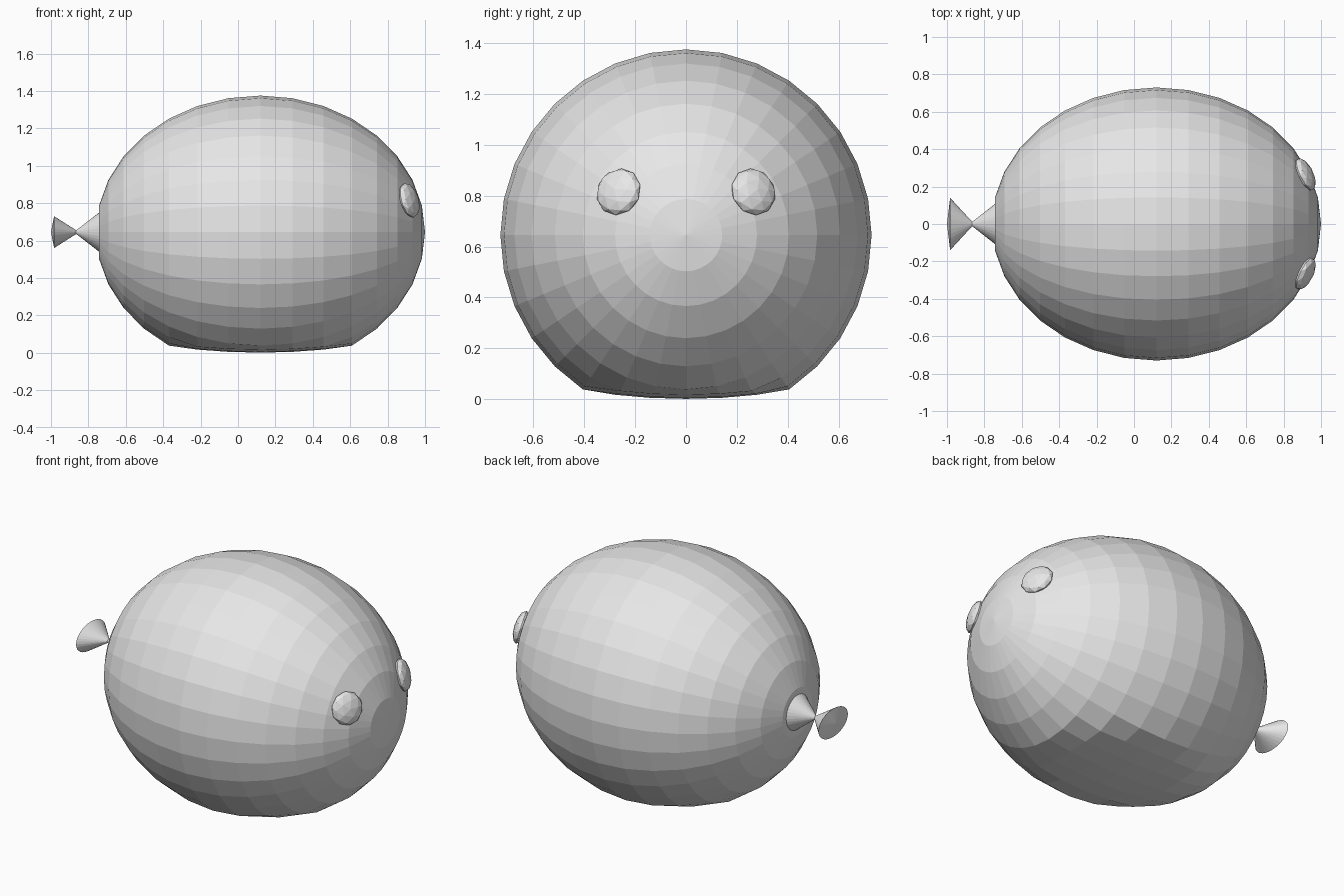
import bpy, bmesh, math
from mathutils import Matrix, Vector

if "Cube" in bpy.data.objects:
    bpy.data.objects.remove(bpy.data.objects["Cube"])

grey = bpy.data.materials.new("plain grey")
grey.diffuse_color = (0.8, 0.8, 0.8, 1)
grey.use_nodes = True
grey.node_tree.nodes["Principled BSDF"].inputs["Base Color"].default_value = grey.diffuse_color

CX, CZ = 0.12, 0.645      # body centre
RX, RR = 0.88, 0.73       # half length, radius
SEGS, RINGS = 32, 16


def make_object(name, bm):
    bmesh.ops.recalc_face_normals(bm, faces=bm.faces)
    mesh = bpy.data.meshes.new(name)
    bm.to_mesh(mesh)
    bm.free()
    mesh.materials.append(grey)
    obj = bpy.data.objects.new(name, mesh)
    bpy.context.collection.objects.link(obj)
    return obj


def lathe_x(name, profile, start, end):
    """Rings (x, radius_y, radius_z) around the x axis, closed to a tip at both ends."""
    bm = bmesh.new()
    rings = []
    for x, ry, rz in profile:
        angles = [2 * math.pi * i / SEGS for i in range(SEGS)]
        rings.append([bm.verts.new((x, ry * math.cos(a), CZ + rz * math.sin(a))) for a in angles])
    tips = [bm.verts.new((x, 0, CZ)) for x in (start, end)]
    for i in range(SEGS):
        j = (i + 1) % SEGS
        for a, b in zip(rings, rings[1:]):
            bm.faces.new((a[i], a[j], b[j], b[i]))
        bm.faces.new((tips[0], rings[0][j], rings[0][i]))
        bm.faces.new((tips[1], rings[-1][i], rings[-1][j]))
    return make_object(name, bm)


# Body: long ball with a flat rear cap and a flattened belly
profile = []
for k in range(1, RINGS):
    a = math.pi * k / RINGS
    r = RR * math.sin(a)
    profile.append((CX - RX * math.cos(a), r, r))
body = lathe_x("body", profile, -0.745, CX + RX)
for v in body.data.vertices:
    if v.co.z < 0.036:
        v.co.z = 0.036 + (v.co.z - 0.036) * 0.29

# Tail: pinched knot flaring into a wide oval end
lathe_x("tail", [(-0.742, 0.108, 0.105), (-0.865, 0.012, 0.01), (-0.983, 0.14, 0.085)],
        -0.74, -1.0)

# Eyes: squashed low-poly balls lying on the body surface
for side, label in ((-1, "right"), (1, "left")):
    y, dz = side * 0.265, 0.17
    x = CX + RX * math.sqrt(1 - (y * y + dz * dz) / RR ** 2)
    normal = Vector(((x - CX) / RX ** 2, y / RR ** 2, dz / RR ** 2))
    turn = normal.to_track_quat('Z', 'Y').to_matrix().to_4x4()
    bm = bmesh.new()
    bmesh.ops.create_icosphere(bm, subdivisions=2, radius=1)
    bm.transform(Matrix.Translation((x, y, CZ + dz)) @ turn
                 @ Matrix.Diagonal((0.095, 0.095, 0.04, 1)))
    make_object(label + "_eye", bm)
